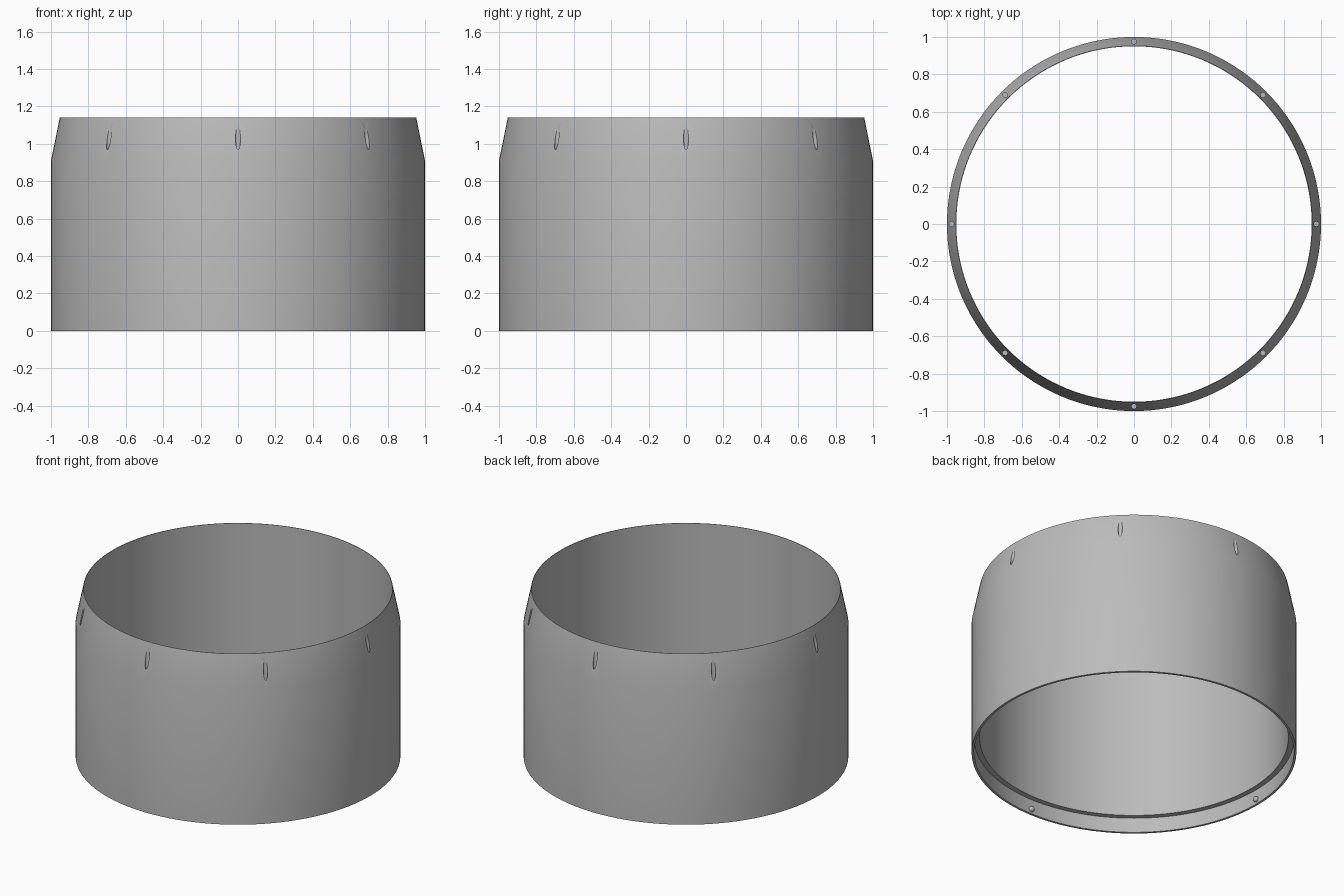
import bpy
import bmesh
from math import cos, sin, pi, radians

cube = bpy.data.objects.get("Cube")
if cube:
    bpy.data.objects.remove(cube)

SEGMENTS = 144

grey = bpy.data.materials.new("plain grey")
grey.use_nodes = True
colour = (0.5, 0.5, 0.5, 1)
grey.diffuse_color = colour
grey.node_tree.nodes["Principled BSDF"].inputs["Base Color"].default_value = colour


def make_object(name, bm):
    bmesh.ops.recalc_face_normals(bm, faces=bm.faces)
    mesh = bpy.data.meshes.new(name)
    bm.to_mesh(mesh)
    bm.free()
    obj = bpy.data.objects.new(name, mesh)
    bpy.context.collection.objects.link(obj)
    mesh.materials.append(grey)
    return obj


def select_only(obj):
    bpy.ops.object.select_all(action='DESELECT')
    obj.select_set(True)
    bpy.context.view_layer.objects.active = obj


def lathe(name, profile):
    """Turn a closed (radius, height) profile around the z axis."""
    bm = bmesh.new()
    rings = []
    for i in range(SEGMENTS):
        a = 2 * pi * i / SEGMENTS
        rings.append([bm.verts.new((r * cos(a), r * sin(a), z)) for r, z in profile])
    count = len(profile)
    for i, ring in enumerate(rings):
        following = rings[(i + 1) % SEGMENTS]
        for j in range(count):
            k = (j + 1) % count
            bm.faces.new((ring[j], following[j], following[k], ring[k]))
    return make_object(name, bm)


# Ring wall: straight side, tapered knife-edge top, stepped recess underneath
body = lathe("ring_body", [
    (1.0, 0.0), (1.0, 0.91), (0.953, 1.14), (0.95, 1.14),
    (0.95, 0.1), (0.985, 0.1), (0.985, 0.0)])

# Eight vertical holes drilled into the tapered shoulder
bm = bmesh.new()
for i in range(8):
    a = i * pi / 4
    new = bmesh.ops.create_cone(bm, cap_ends=True, segments=24,
                                radius1=0.013, radius2=0.013, depth=0.4)
    bmesh.ops.translate(bm, verts=new["verts"],
                        vec=(0.975 * cos(a), 0.975 * sin(a), 1.12))
drill = make_object("hole_cutter", bm)
drill.hide_render = True

cut = body.modifiers.new("shoulder holes", 'BOOLEAN')
cut.operation = 'DIFFERENCE'
cut.solver = 'EXACT'
cut.object = drill
select_only(body)
bpy.ops.object.modifier_apply(modifier=cut.name)
bpy.data.objects.remove(drill)
bpy.ops.object.shade_smooth_by_angle(angle=radians(30))

# Four small locking nubs inside the bottom recess
for i, side in enumerate(("left", "back", "right", "front")):
    a = i * pi / 2
    bm = bmesh.new()
    bmesh.ops.create_uvsphere(bm, u_segments=16, v_segments=10, radius=0.018)
    bmesh.ops.translate(bm, verts=bm.verts, vec=(0.98 * cos(a), 0.98 * sin(a), 0.03))
    nub = make_object(side + "_locking_nub", bm)
    select_only(nub)
    bpy.ops.object.shade_smooth_by_angle(angle=radians(30))
